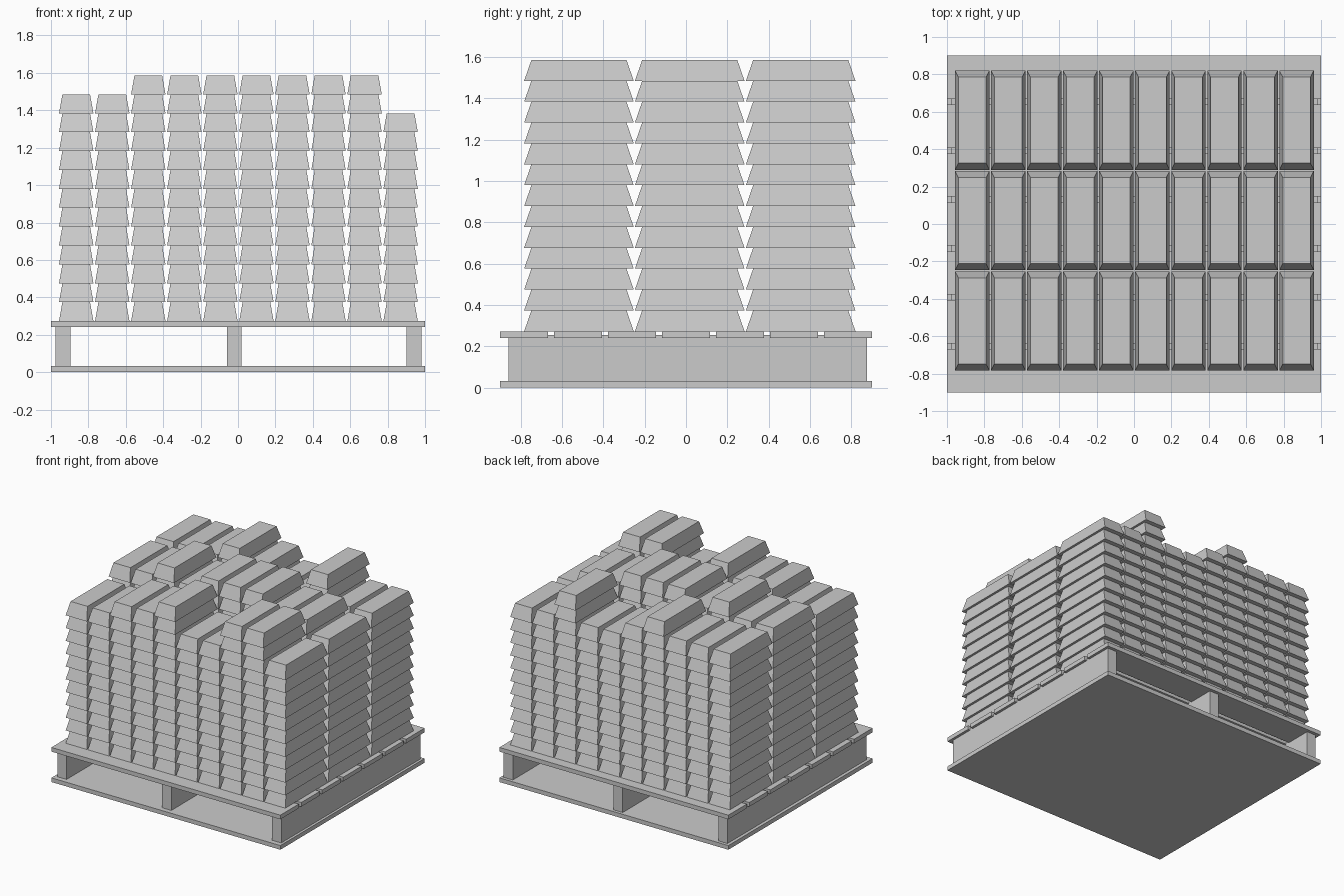
import bpy, bmesh

if "Cube" in bpy.data.objects:
    bpy.data.objects.remove(bpy.data.objects["Cube"])


def add_object(name, bm):
    bmesh.ops.recalc_face_normals(bm, faces=bm.faces)
    mesh = bpy.data.meshes.new(name)
    bm.to_mesh(mesh)
    bm.free()
    obj = bpy.data.objects.new(name, mesh)
    bpy.context.collection.objects.link(obj)
    return obj


def tapered_block(bm, x, y, z, inset_x=0.0, inset_y=0.0):
    """Block from (min, max) ranges; the top face is inset."""
    verts = bmesh.ops.create_cube(bm, size=1)["verts"]
    for v in verts:
        top = v.co.z > 0
        sx, sy = (1 if v.co.x > 0 else -1), (1 if v.co.y > 0 else -1)
        v.co.x = x[sx > 0] - sx * inset_x * top
        v.co.y = y[sy > 0] - sy * inset_y * top
        v.co.z = z[top]


def box(name, x, y, z):
    bm = bmesh.new()
    tapered_block(bm, x, y, z)
    return add_object(name, bm)


# Pallet: base sheet, three runners, seven deck boards with narrow gaps
box("pallet_base", (-1, 1), (-0.9, 0.9), (0, 0.033))
for i, x in enumerate((-0.975, -0.06, 0.9)):
    box(f"pallet_runner_{i + 1}", (x, x + 0.08), (-0.86, 0.875), (0.03, 0.255))
pitch, gap = 0.2615, 0.03
for i in range(7):
    c = (i - 3) * pitch
    lo = -0.9 if i == 0 else c - pitch / 2 + gap / 2
    hi = 0.9 if i == 6 else c + pitch / 2 - gap / 2
    box(f"pallet_deck_board_{i + 1}", (-1, 1), (lo, hi), (0.24, 0.273))

# Number of bars in every stack, left to right
stacks = {
    "front": (-0.518, (11, 11, 12, 12, 13, 11, 11, 13, 13, 11)),
    "middle": (0.018, (12, 12, 13, 12, 13, 13, 13, 12, 12, 11)),
    "back": (0.555, (12, 12, 12, 13, 12, 11, 11, 13, 11, 11)),
}

# Tapered bars stacked on the deck, one object per row
for name, (yc, counts) in stacks.items():
    bm = bmesh.new()
    for col, count in enumerate(counts):
        xc = -0.865 + 0.1927 * col
        for layer in range(count):
            z = 0.273 + 0.101 * layer
            tapered_block(bm, (xc - 0.092, xc + 0.092), (yc - 0.265, yc + 0.265),
                          (z, z + 0.101), 0.018, 0.035)
    add_object(f"{name}_bar_row", bm)
